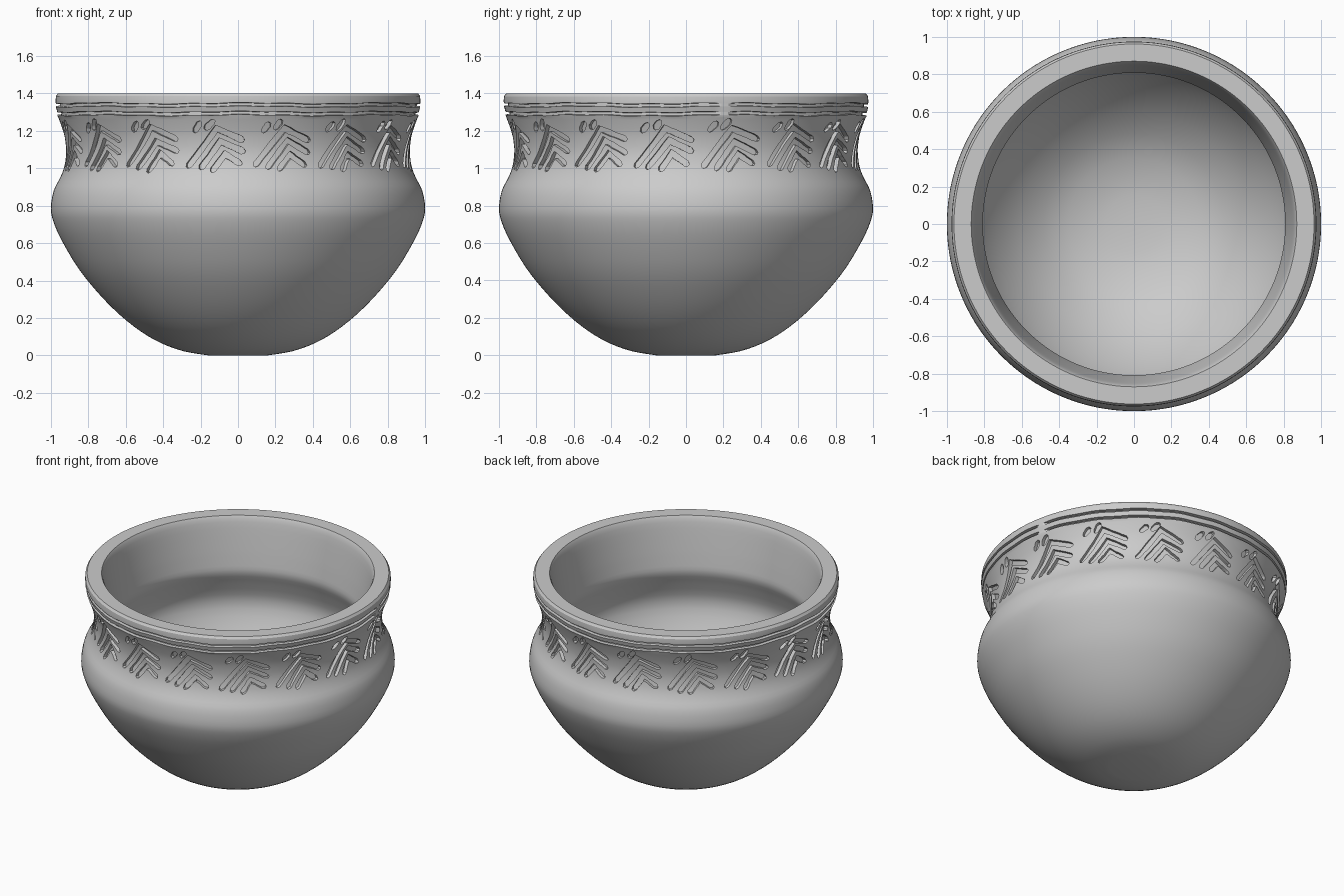
import bpy, bmesh, random
from math import sin, cos, pi, radians
from mathutils import Vector

if "Cube" in bpy.data.objects:
    bpy.data.objects.remove(bpy.data.objects["Cube"])

random.seed(4)
SEG = 160

# Outer wall (radius, height) from foot to just under the grooves
OUTER = [(0.16, 0.0), (0.29, 0.022), (0.41, 0.065), (0.52, 0.128), (0.63, 0.215),
         (0.74, 0.325), (0.85, 0.46), (0.94, 0.61), (0.985, 0.71), (1.0, 0.785),
         (0.985, 0.88), (0.95, 0.95), (0.928, 1.01), (0.918, 1.09), (0.927, 1.17),
         (0.945, 1.23), (0.96, 1.27)]
# Inner wall from lip down to the bowl floor
INNER = [(0.87, 1.40), (0.855, 1.36), (0.832, 1.22), (0.815, 1.10), (0.81, 1.02),
         (0.845, 0.93), (0.885, 0.79), (0.84, 0.64), (0.74, 0.47), (0.60, 0.31),
         (0.42, 0.18), (0.22, 0.115), (0.05, 0.10)]


def smooth(pts, n=3):
    """Catmull-Rom curve through the points."""
    out = []
    for i in range(len(pts) - 1):
        a, b, c, d = (Vector(pts[min(max(i + k, 0), len(pts) - 1)]) for k in (-1, 0, 1, 2))
        for s in range(n):
            t = s / n
            out.append(0.5 * (2 * b + (c - a) * t + (2 * a - 5 * b + 4 * c - d) * t * t
                              + (3 * b - a - 3 * c + d) * t ** 3))
    return out + [Vector(pts[-1])]


outer_curve = smooth(OUTER)


def wall_radius(z):
    for a, b in zip(outer_curve, outer_curve[1:]):
        if a.y <= z <= b.y:
            return a.x + (b.x - a.x) * (z - a.y) / (b.y - a.y)
    return 0.96


def polar(r, ang, z):
    return (r * sin(ang), -r * cos(ang), z)


def finish(bm, name):
    """Turn the bmesh into a linked object with outward normals."""
    bmesh.ops.recalc_face_normals(bm, faces=bm.faces[:])
    bmesh.ops.triangulate(bm, faces=bm.faces[:])
    me = bpy.data.meshes.new(name)
    bm.to_mesh(me)
    bm.free()
    ob = bpy.data.objects.new(name, me)
    bpy.context.collection.objects.link(ob)
    return ob


# Profile rows: radius, height, groove depth, wobble amount
rows = [(p.x, p.y, 0, 0) for p in outer_curve]
for zc, r in ((1.292, 0.966), (1.338, 0.974)):
    rows += [(r, zc - 0.009, 0, 1), (r, zc - 0.007, 0.022, 1),
             (r, zc + 0.007, 0.022, 1), (r, zc + 0.009, 0, 1)]
rows += [(0.975, 1.36, 0, 0), (0.973, 1.385, 0, 0), (0.962, 1.40, 0, 0)]
rows += [(p.x, p.y, 0, 0) for p in smooth(INNER)]

# Pot body, turned around the z axis
bm = bmesh.new()
rings = []
for r, z, depth, wob in rows:
    ring = []
    for i in range(SEG):
        a = 2 * pi * i / SEG
        gap = abs(a - radians(102)) < radians(1.8)
        w = wob * (0.003 * sin(7 * a + zc) + 0.002 * sin(23 * a + zc))
        ring.append(bm.verts.new(polar(r - (0 if gap else depth), a, z + w)))
    rings.append(ring)
for lo, hi in zip(rings, rings[1:]):
    for i in range(SEG):
        j = (i + 1) % SEG
        bm.faces.new((lo[i], lo[j], hi[j], hi[i]))
for ring, z in ((rings[0], 0.0), (rings[-1], 0.10)):
    centre = bm.verts.new((0, 0, z))
    for i in range(SEG):
        bm.faces.new((ring[i], centre, ring[(i + 1) % SEG]))
pot = finish(bm, "pot")

# Incised motif: three nested chevrons and two dots, as (arc length, height)
MOTIF = [((-0.15, 1.02), (0.0, 1.215), (0.135, 1.155)),
         ((-0.085, 1.005), (0.02, 1.145), (0.135, 1.09)),
         ((-0.02, 0.995), (0.038, 1.075), (0.115, 1.025)),
         ((-0.115, 1.205), (-0.09, 1.232)),
         ((-0.05, 1.22), (-0.025, 1.248))]


def stroke(bm, pts, ang, half):
    """Rounded groove cutter that follows the neck wall."""
    pts = [Vector(p) for p in pts]
    path = []
    for k in range(len(pts) - 1):
        n = 5 if len(pts) > 2 else 3
        path += [pts[k].lerp(pts[k + 1], s / n) for s in range(n)]
    path.append(pts[-1])
    d0, d1 = (path[1] - path[0]).normalized(), (path[-1] - path[-2]).normalized()
    path = [path[0] - d0 * half] + path + [path[-1] + d1 * half]
    last = len(path) - 1
    secs = []
    for k, p in enumerate(path):
        u = (p - path[max(k - 1, 0)]).normalized()
        v = (path[min(k + 1, last)] - p).normalized()
        t = (u + v).normalized()
        nrm = Vector((-t.y, t.x))
        w = half / max(0.5, t.dot(u if k else v))
        w *= 0.4 if k in (0, last) else random.uniform(0.9, 1.1)
        sec = []
        for side, dr in ((1, -0.024), (1, 0.05), (-1, 0.05), (-1, -0.024)):
            q = p + nrm * w * side
            sec.append(bm.verts.new(polar(wall_radius(q.y) + dr, ang + q.x / 0.925, q.y)))
        secs.append(sec)
    for a, b in zip(secs, secs[1:]):
        for i in range(4):
            j = (i + 1) % 4
            bm.faces.new((a[i], a[j], b[j], b[i]))
    bm.faces.new(secs[0][::-1])
    bm.faces.new(secs[-1])


bm = bmesh.new()
for m in range(16):
    for pts in MOTIF:
        jit = [(x + random.uniform(-.005, .005), z + random.uniform(-.005, .005)) for x, z in pts]
        stroke(bm, jit, radians(-7 + 22.5 * m), 0.016)
cutter = finish(bm, "motif_cutter")
cutter.hide_render = True

# Carve the motifs with the first solver that gives a sound result
mod = pot.modifiers.new("carve", 'BOOLEAN')
mod.operation = 'DIFFERENCE'
mod.object = cutter
carved = None
for solver in ('MANIFOLD', 'FLOAT', 'EXACT'):
    try:
        mod.solver = solver
    except TypeError:
        continue
    bpy.context.view_layer.update()
    dg = bpy.context.evaluated_depsgraph_get()
    result = bpy.data.meshes.new_from_object(pot.evaluated_get(dg))
    if len(result.vertices) > len(pot.data.vertices) + 500:
        carved = result
        break
pot.modifiers.clear()
if carved:
    pot.data = carved
bpy.data.objects.remove(cutter, do_unlink=True)

# Smooth walls with crisp groove edges
bpy.context.view_layer.objects.active = pot
pot.select_set(True)
bpy.ops.object.shade_smooth_by_angle(angle=radians(30))
